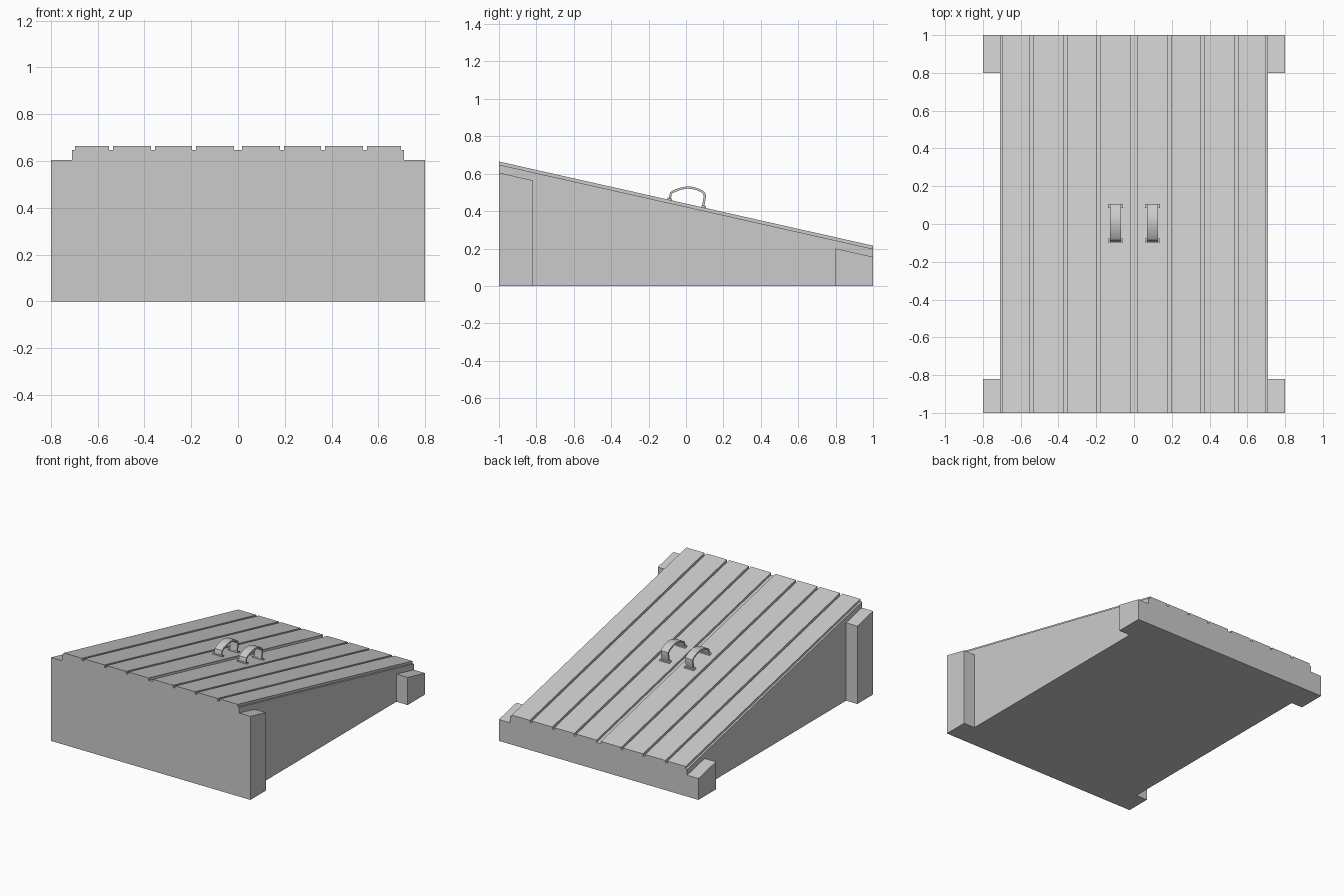
import bpy
import bmesh
from mathutils import Vector

cube = bpy.data.objects.get("Cube")
if cube:
    bpy.data.objects.remove(cube, do_unlink=True)

grey = bpy.data.materials.new("plain grey")
grey.use_nodes = True
colour = (0.6, 0.6, 0.6, 1)
grey.diffuse_color = colour
grey.node_tree.nodes["Principled BSDF"].inputs["Base Color"].default_value = colour

SLOPE = 0.225


def deck(y, drop=0.0):
    """Height of the sloping plank surface at y, lowered by drop."""
    return 0.44 - SLOPE * y - drop


def finish(name, bm):
    bmesh.ops.recalc_face_normals(bm, faces=bm.faces)
    mesh = bpy.data.meshes.new(name)
    bm.to_mesh(mesh)
    bm.free()
    mesh.materials.append(grey)
    obj = bpy.data.objects.new(name, mesh)
    bpy.context.collection.objects.link(obj)
    return obj


def extrude_profile(name, profile, x0, x1):
    """Solid made from a (y, z) outline swept along x."""
    bm = bmesh.new()
    face = bm.faces.new([bm.verts.new((x0, y, z)) for y, z in profile])
    out = bmesh.ops.extrude_face_region(bm, geom=[face])
    moved = [v for v in out["geom"] if isinstance(v, bmesh.types.BMVert)]
    bmesh.ops.translate(bm, verts=moved, vec=(x1 - x0, 0, 0))
    return finish(name, bm)


def sloped(name, x0, x1, y0, y1, top_drop, bottom=None):
    """Block with a sloping top; the base is flat or, given None, at z = 0."""
    low = [(y0, 0), (y1, 0)] if bottom is None else [(y0, deck(y0, bottom)), (y1, deck(y1, bottom))]
    return extrude_profile(name, low + [(y1, deck(y1, top_drop)), (y0, deck(y0, top_drop))], x0, x1)


# Wedge body
sloped("wedge_body", -0.71, 0.71, -1, 1, 0.017)

# Corner posts and door planks, mirrored left and right
plank_edges = [(0.017, 0.18), (0.197, 0.355), (0.372, 0.535), (0.552, 0.697)]
for side, label in ((1, "left"), (-1, "right")):
    sloped("front_post_" + label, side * 0.71, side * 0.8, -1, -0.82, 0.06)
    sloped("back_post_" + label, side * 0.71, side * 0.8, 0.8, 1, 0.06)
    for i, (a, b) in enumerate(plank_edges):
        sloped(f"plank_{label}_{i + 1}", side * a, side * b, -1, 1, 0, 0.017)

# Handles: a bent strap with a flange at each foot
strap_path = [(-0.088, 0.458), (-0.085, 0.475), (-0.08, 0.497), (-0.062, 0.508),
              (-0.03, 0.519), (0.005, 0.526), (0.035, 0.524), (0.064, 0.515),
              (0.088, 0.503), (0.1, 0.49), (0.101, 0.475), (0.095, 0.445), (0.09, 0.418)]
for side, label in ((1, "left"), (-1, "right")):
    centre = side * 0.098
    path = [Vector(p) for p in strap_path]
    outer, inner = [], []
    for i, p in enumerate(path):
        tangent = (path[min(i + 1, len(path) - 1)] - path[max(i - 1, 0)]).normalized()
        normal = Vector((-tangent.y, tangent.x)) * 0.006
        outer.append(p + normal)
        inner.append(p - normal)
    strap = extrude_profile("handle_strap_" + label, outer + inner[::-1], centre - 0.029, centre + 0.029)
    bpy.ops.object.select_all(action="DESELECT")
    strap.select_set(True)
    bpy.context.view_layer.objects.active = strap
    bpy.ops.object.shade_smooth_by_angle(angle=0.6)
    for y, end in ((-0.087, "front"), (0.095, "back")):
        sloped(f"handle_foot_{end}_{label}", centre - 0.039, centre + 0.039, y - 0.011, y + 0.011, -0.01, 0.002)
